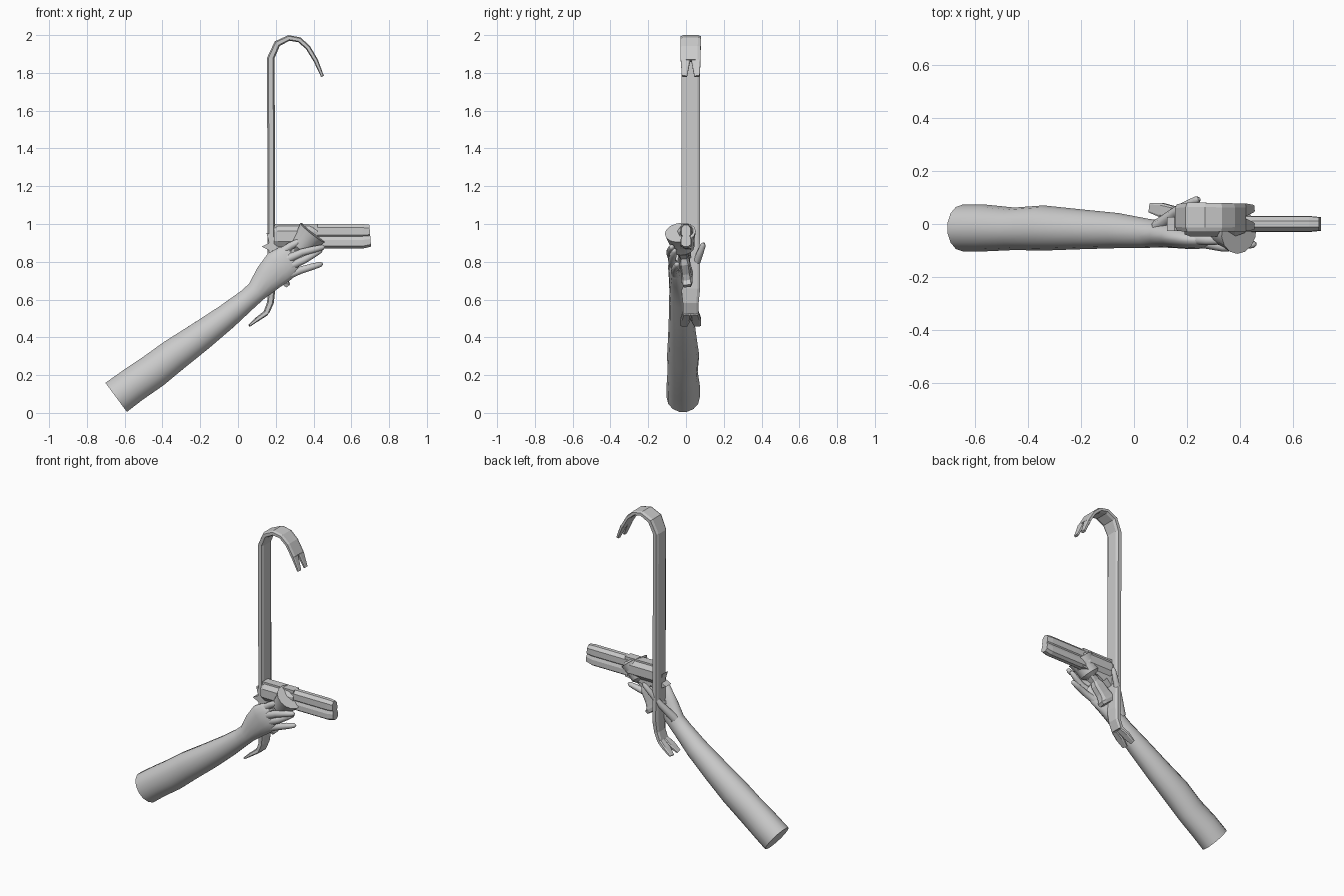
import bpy, bmesh, math
from mathutils import Vector

cube = bpy.data.objects.get("Cube")
if cube:
    bpy.data.objects.remove(cube, do_unlink=True)

grey = bpy.data.materials.new("plain grey")
grey.use_nodes = True
COLOUR = (0.6, 0.6, 0.6, 1)
grey.diffuse_color = COLOUR
grey.node_tree.nodes["Principled BSDF"].inputs["Base Color"].default_value = COLOUR


def ngon(n):
    return [(math.cos(math.tau * (i + 0.5) / n), math.sin(math.tau * (i + 0.5) / n)) for i in range(n)]


# Rectangle with cut corners
BAR = [(1, -.7), (1, .7), (.6, 1), (-.6, 1), (-1, .7), (-1, -.7), (-.6, -1), (.6, -1)]


def loft(name, stations, shape, smooth=None, caps=(True, True)):
    """Sweep a cross-section through (x, y, z, half height, half depth) stations."""
    bm = bmesh.new()
    pts = [Vector(s[:3]) for s in stations]
    rings = []
    for i, s in enumerate(stations):
        t = (pts[min(i + 1, len(pts) - 1)] - pts[max(i - 1, 0)]).normalized()
        up = t.cross(Vector((0, 1, 0))).normalized()
        side = up.cross(t)
        rings.append([bm.verts.new(pts[i] + up * a * s[3] + side * b * s[4]) for a, b in shape])
    n = len(shape)
    for r, q in zip(rings, rings[1:]):
        for j in range(n):
            bm.faces.new((r[j], r[(j + 1) % n], q[(j + 1) % n], q[j]))
    if caps[0]:
        bm.faces.new(rings[0])
    if caps[1]:
        bm.faces.new(rings[-1])
    bmesh.ops.recalc_face_normals(bm, faces=bm.faces)
    mesh = bpy.data.meshes.new(name)
    bm.to_mesh(mesh)
    bm.free()
    mesh.materials.append(grey)
    ob = bpy.data.objects.new(name, mesh)
    bpy.context.collection.objects.link(ob)
    if smooth:
        bpy.ops.object.select_all(action='DESELECT')
        ob.select_set(True)
        bpy.context.view_layer.objects.active = ob
        bpy.ops.object.shade_smooth_by_angle(angle=math.radians(smooth))
    return ob


def plate(name, outline, y, half):
    """Side-profile plate in x and z, extruded along y."""
    bm = bmesh.new()
    face = bm.faces.new([bm.verts.new((x, y - half, z)) for x, z in outline])
    out = bmesh.ops.extrude_face_region(bm, geom=[face])["geom"]
    bmesh.ops.translate(bm, vec=(0, 2 * half, 0), verts=[v for v in out if isinstance(v, bmesh.types.BMVert)])
    bmesh.ops.recalc_face_normals(bm, faces=bm.faces)
    mesh = bpy.data.meshes.new(name)
    bm.to_mesh(mesh)
    bm.free()
    mesh.materials.append(grey)
    bpy.context.collection.objects.link(bpy.data.objects.new(name, mesh))


# Forearm, wrist and palm
loft("forearm_and_palm", [
    (-.645, -.015, .082, .098, .088), (-.56, -.015, .145, .096, .088),
    (-.45, -.018, .22, .095, .08), (-.34, -.015, .305, .09, .085),
    (-.2, -.02, .405, .08, .075), (-.06, -.025, .51, .068, .066),
    (.05, -.035, .6, .058, .055), (.1, -.038, .645, .058, .05),
    (.16, -.045, .715, .08, .046), (.22, -.055, .775, .095, .04),
    (.27, -.06, .812, .085, .032), (.295, -.06, .83, .055, .02)], ngon(14), 50)

# Fingers
FINGERS = {
    "index_finger": [(.2, -.05, .83), (.28, -.06, .885), (.36, -.06, .925)],
    "middle_finger": [(.23, -.06, .8), (.34, -.085, .85), (.46, -.075, .88)],
    "ring_finger": [(.25, -.06, .765), (.35, -.075, .81), (.445, -.06, .865)],
    "little_finger": [(.24, -.05, .72), (.33, -.06, .755), (.448, -.045, .79)],
    "thumb": [(.09, -.01, .67), (.16, .045, .77), (.245, .095, .9)],
}
for name, (a, b, c) in FINGERS.items():
    a, b, c = Vector(a), Vector(b), Vector(c)
    path = [(a, .028), (a.lerp(b, .5), .024), (b, .021), (b.lerp(c, .5), .019), (b.lerp(c, .9), .015), (c, .006)]
    loft(name, [(*p, r, r) for p, r in path], ngon(8), 60)

# Crowbar: shaft, hook and lower bend
loft("crowbar_shaft", [
    (.15, .025, .53, .015, .042), (.172, .025, .585, .018, .042), (.178, .025, .66, .02, .05),
    (.176, .025, 1.0, .02, .05), (.174, .025, 1.88, .02, .05), (.208, .025, 1.955, .018, .055),
    (.27, .025, 1.985, .015, .055), (.325, .025, 1.975, .014, .054),
    (.37, .025, 1.935, .013, .053), (.412, .025, 1.865, .012, .053)], BAR)

# Claw prongs at both ends
for word, side in (("left", 1), ("right", -1)):
    loft("hook_prong_" + word, [
        (.412, .025 + side * .028, 1.865, .012, .025),
        (.447, .025 + side * .033, 1.782, .008, .014)], BAR)
    loft("foot_prong_" + word, [
        (.15, .025 + side * .02, .53, .015, .022), (.105, .025 + side * .027, .498, .012, .027),
        (.06, .025 + side * .036, .462, .006, .018)], BAR)

# Revolver: barrel, frame and hammer
loft("revolver_barrel", [(.4, 0, .935, .065, .03), (.66, 0, .935, .065, .03), (.7, 0, .938, .058, .026)],
     [(1, -.4), (1, .4), (.7, .95), (.1, .95), (0, .75), (-.3, 1), (-.8, 1), (-1, .4),
      (-1, -.4), (-.8, -1), (-.3, -1), (0, -.75), (.1, -.95), (.7, -.95)])
loft("revolver_cylinder", [(.19, 0, .935, .06, .042), (.21, 0, .935, .07, .05),
                           (.38, 0, .935, .07, .05), (.42, 0, .935, .06, .035)], ngon(8))
plate("revolver_frame", [(.125, .88), (.165, .9), (.15, .955), (.19, .93), (.195, 1.0), (.42, 1.0),
                         (.42, .87), (.3, .855), (.26, .83), (.235, .86), (.2, .82), (.165, .86)], 0, .027)

# Flared cup: outer wall, open inside
axis = Vector((.61, -.12, .78)).normalized()
rim = Vector((.395, -.03, .955))


def along(d, h, w=None):
    return (*(rim + axis * d), h, h if w is None else w)


loft("cup", [along(-.13, .035), along(-.105, .062), along(-.05, .07), along(0, .083),
             along(0, .072), along(-.045, .058), along(-.06, .03)], ngon(14), 35)

# Handle behind the hand, ending in a flared butt
loft("cup_handle", [along(-.125, .035, .03), along(-.16, .025, .022), along(-.19, .04, .026),
                    along(-.25, .045, .026), along(-.28, .055, .028), along(-.295, .075, .03),
                    along(-.315, .07, .026)], BAR)
